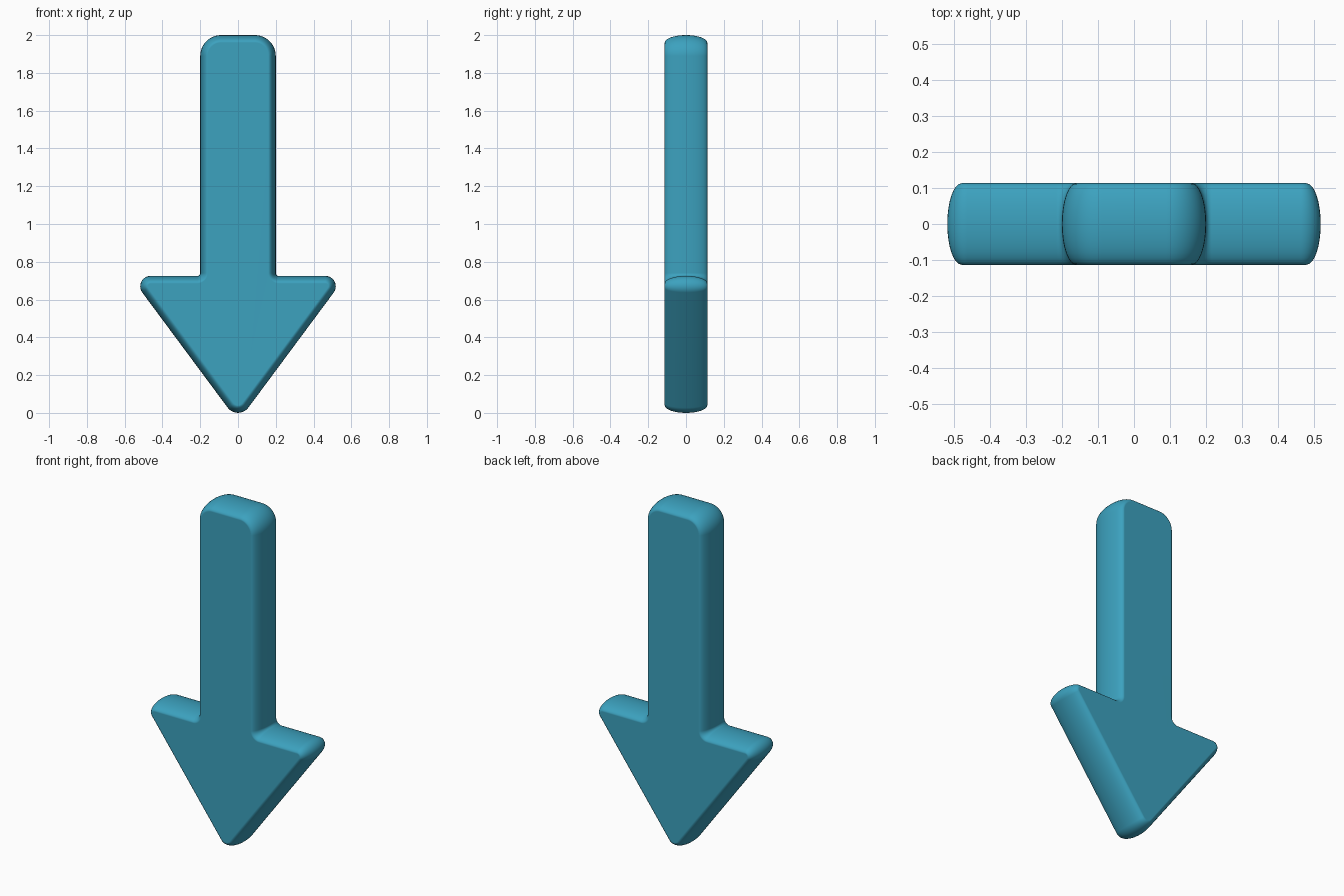
import bpy
import bmesh
import math
from mathutils import Vector

cube = bpy.data.objects.get("Cube")
if cube:
    bpy.data.objects.remove(cube, do_unlink=True)

HALF_DEPTH = 0.113   # half thickness of the arrow
EDGE_INSET = 0.04    # how far the bulging rim pulls in at the faces
RIM_STEPS = 8
ARC_STEPS = 10


def rounded_outline(corners):
    """Counter-clockwise corners (x, z, radius) -> points with outward normals."""
    result = []
    count = len(corners)
    for i, (x, z, radius) in enumerate(corners):
        here = Vector((x, z))
        before = (here - Vector(corners[i - 1][:2])).normalized()
        after = (Vector(corners[(i + 1) % count][:2]) - here).normalized()
        n0 = Vector((before.y, -before.x))
        n1 = Vector((after.y, -after.x))
        turn = math.atan2(before.cross(after), before.dot(after))
        side = 1 if turn > 0 else -1
        centre = here - (n0 + n1) * (side * radius / (1 + n0.dot(n1)))
        start = math.atan2(n0.y, n0.x)
        for k in range(ARC_STEPS + 1):
            a = start + turn * k / ARC_STEPS
            normal = Vector((math.cos(a), math.sin(a)))
            result.append((centre + normal * (side * radius), normal))
    return result


# Arrow outline: tip, wing, notch, shaft end, then the mirrored half
right_half = [(0.572, 0.725, 0.055), (0.2, 0.725, 0.015), (0.2, 2.0, 0.11)]
left_half = [(-x, z, r) for x, z, r in reversed(right_half)]
outline = rounded_outline([(0, -0.046, 0.068)] + right_half + left_half)

# Stack inset copies of the outline to form the elliptical rim
bm = bmesh.new()
rings = []
for step in range(-RIM_STEPS, RIM_STEPS + 1):
    a = math.pi / 2 * step / RIM_STEPS
    inset = EDGE_INSET * (1 - math.cos(a))
    y = HALF_DEPTH * math.sin(a)
    ring = []
    for point, normal in outline:
        p = point - normal * inset
        ring.append(bm.verts.new((p.x, y, p.y)))
    rings.append(ring)

for lower, upper in zip(rings, rings[1:]):
    for i in range(len(lower)):
        j = (i + 1) % len(lower)
        bm.faces.new((lower[i], lower[j], upper[j], upper[i]))

# Flat front and back faces
bm.faces.new(rings[0])
bm.faces.new(rings[-1])
bmesh.ops.recalc_face_normals(bm, faces=bm.faces)

mesh = bpy.data.meshes.new("arrow")
bm.to_mesh(mesh)
bm.free()
arrow = bpy.data.objects.new("arrow", mesh)
bpy.context.collection.objects.link(arrow)

# Teal blue surface
teal = bpy.data.materials.new("teal_blue")
teal.use_nodes = True
colour = (0.045, 0.36, 0.52, 1)
teal.diffuse_color = colour
teal.node_tree.nodes["Principled BSDF"].inputs["Base Color"].default_value = colour
mesh.materials.append(teal)

# Smooth shading, with normals that keep the large faces flat
bpy.ops.object.select_all(action="DESELECT")
arrow.select_set(True)
bpy.context.view_layer.objects.active = arrow
bpy.ops.object.shade_smooth_by_angle(angle=math.radians(40))
weighted = arrow.modifiers.new("flat_face_normals", "WEIGHTED_NORMAL")
weighted.keep_sharp = True
